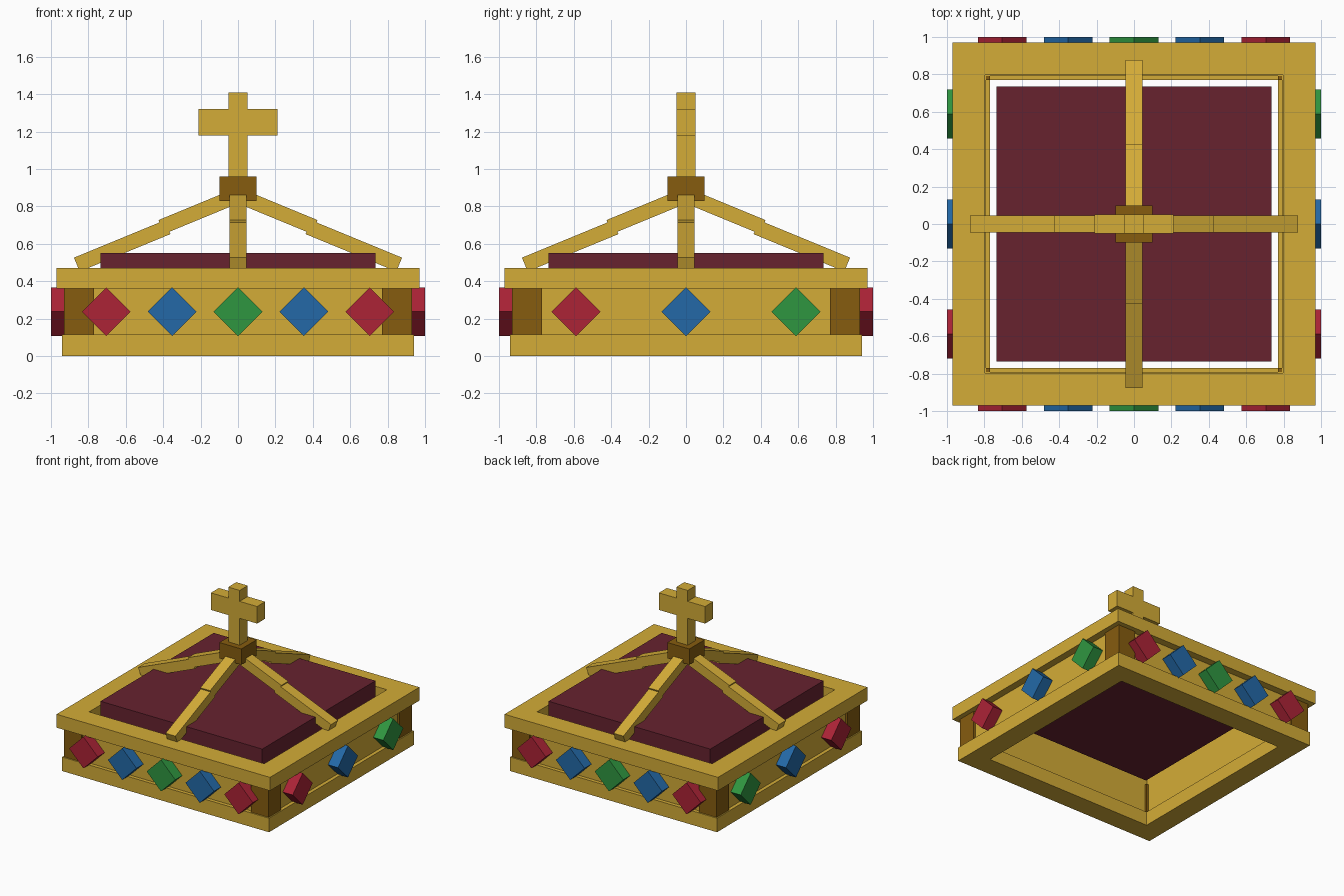
import bpy, bmesh, math
from mathutils import Vector, Matrix

if "Cube" in bpy.data.objects:
    bpy.data.objects.remove(bpy.data.objects["Cube"])


def material(name, r, g, b):
    def lin(c):
        c /= 255
        return c / 12.92 if c <= 0.04045 else ((c + 0.055) / 1.055) ** 2.4
    m = bpy.data.materials.new(name)
    m.diffuse_color = (lin(r), lin(g), lin(b), 1)
    m.use_nodes = True
    m.node_tree.nodes["Principled BSDF"].inputs["Base Color"].default_value = m.diffuse_color
    return m


GOLD = material("gold", 212, 172, 55)
BRONZE = material("dark_gold", 134, 92, 15)
VELVET = material("dark_red_velvet", 103, 34, 47)
RED = material("red_gem", 172, 35, 54)
BLUE = material("blue_gem", 35, 105, 167)
GREEN = material("green_gem", 47, 150, 64)


def finish(name, bm, mat):
    bmesh.ops.recalc_face_normals(bm, faces=bm.faces[:])
    mesh = bpy.data.meshes.new(name)
    bm.to_mesh(mesh)
    bm.free()
    mesh.materials.append(mat)
    ob = bpy.data.objects.new(name, mesh)
    bpy.context.collection.objects.link(ob)
    return ob


def box(name, size, centre, mat, rot=Matrix()):
    bm = bmesh.new()
    bmesh.ops.create_cube(bm, size=1)
    m = rot @ Matrix.Translation(centre) @ Matrix.Diagonal((*size, 1))
    bmesh.ops.transform(bm, matrix=m, verts=bm.verts[:])
    return finish(name, bm, mat)


def square_ring(name, outer, inner, z0, z1, mat):
    """Hollow square frame, swept from a rectangular section."""
    bm = bmesh.new()
    section = [(outer, z0), (outer, z1), (inner, z1), (inner, z0)]
    corners = [(-1, -1), (1, -1), (1, 1), (-1, 1)]
    v = [[bm.verts.new((sx * r, sy * r, z)) for r, z in section] for sx, sy in corners]
    for i in range(4):
        for k in range(4):
            n, l = (i + 1) % 4, (k + 1) % 4
            bm.faces.new((v[i][k], v[n][k], v[n][l], v[i][l]))
    return finish(name, bm, mat)


def turn(quarter):
    return Matrix.Rotation(quarter * math.pi / 2, 4, 'Z')


# Band: base, wall, top rim and corner posts
square_ring("base_rim", 0.94, 0.77, 0.0, 0.115, GOLD)
square_ring("band_wall", 0.91, 0.79, 0.115, 0.36, GOLD)
square_ring("top_rim", 0.97, 0.796, 0.36, 0.47, GOLD)
for q in range(4):
    box("corner_post", (0.16, 0.16, 0.245), (0.85, -0.85, 0.2375), BRONZE, turn(q))

# Cushion inside the band
box("cushion", (1.47, 1.47, 0.19), (0, 0, 0.455), VELVET)


# Diamond-set square gems on all four sides
def gem(along, quarter, mat):
    side = 0.13 * math.sqrt(2)
    place = turn(quarter) @ Matrix.Translation((along, -0.95, 0.237)) \
        @ Matrix.Rotation(math.pi / 4, 4, 'Y')
    box("gem", (side, 0.10, side), (0, 0, 0), mat, place)


for q in (0, 2):
    for i, mat in enumerate((RED, BLUE, GREEN, BLUE, RED)):
        gem((i - 2) * 0.3525, q, mat)
for q, flip in ((1, 1), (3, -1)):
    for i, mat in enumerate((RED, BLUE, GREEN)):
        gem((i - 1) * 0.588 * flip, q, mat)

# Sloping arches: two overlapping bars on each side
SLOPE = math.radians(22.4)
AXIS = Vector((-math.cos(SLOPE), 0, math.sin(SLOPE)))
NORMAL = Vector((math.sin(SLOPE), 0, math.cos(SLOPE)))


def arch_bar(name, x, z, length, quarter):
    """Bar rising inward from its upper outer corner (x, z)."""
    thick = 0.08
    centre = Vector((x, 0, z)) + AXIS * length / 2 - NORMAL * thick / 2
    place = turn(quarter) @ Matrix.Translation(centre) @ Matrix.Rotation(SLOPE, 4, 'Y')
    box(name, (length, 0.09, thick), (0, 0, 0), GOLD, place)


for q in range(4):
    arch_bar("arch_lower", 0.877, 0.526, 0.525, q)
    arch_bar("arch_upper", 0.425, 0.727, 0.415, q)

# Collar and cross at the peak
box("collar", (0.2, 0.2, 0.13), (0, 0, 0.895), BRONZE)
box("cross_upright", (0.104, 0.104, 0.45), (0, 0, 1.185), GOLD)
for s in (-1, 1):
    box("cross_arm", (0.158, 0.104, 0.14), (s * 0.131, 0, 1.25), GOLD)
